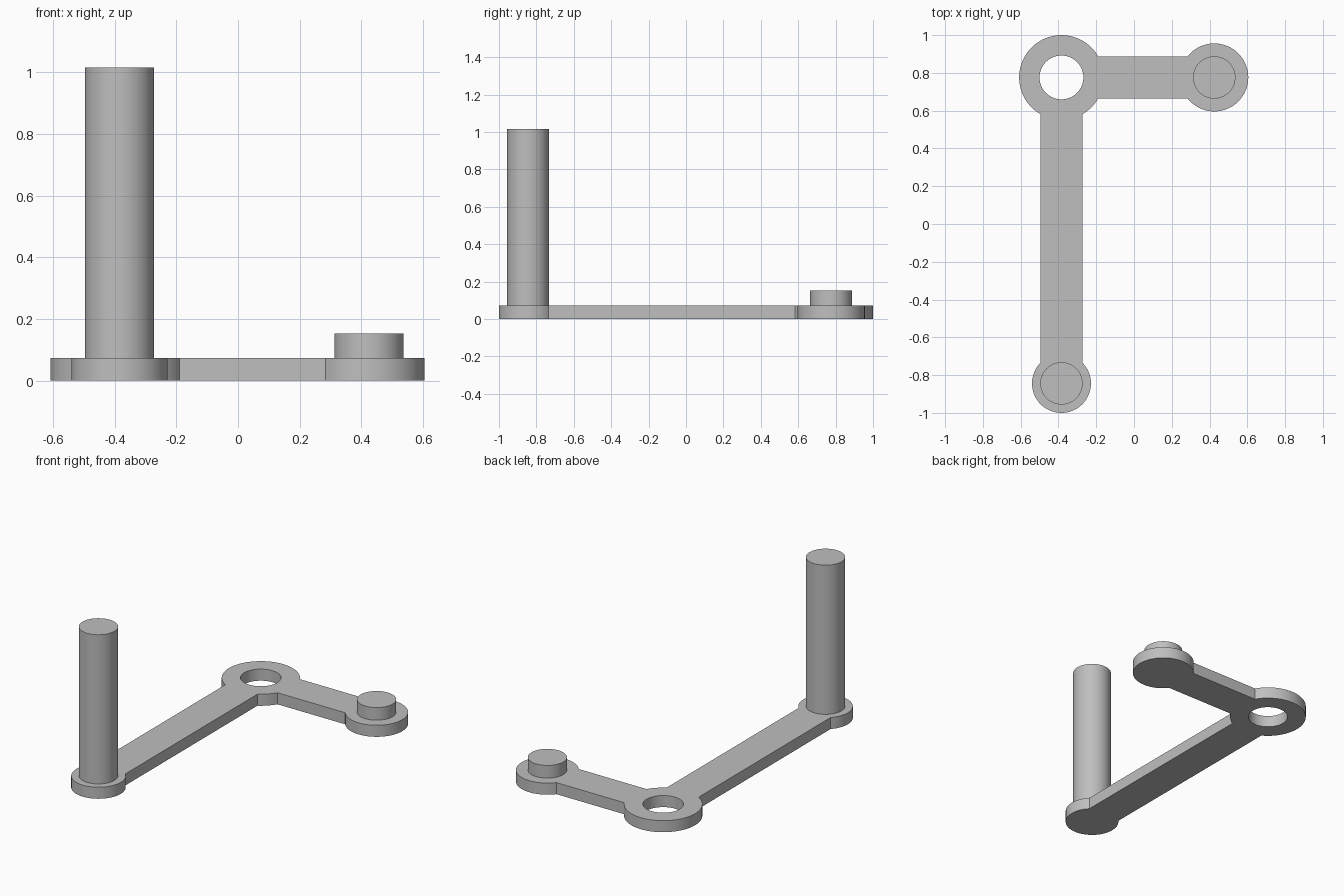
import bpy, bmesh
from math import asin, cos, sin, tau, pi

if "Cube" in bpy.data.objects:
    bpy.data.objects.remove(bpy.data.objects["Cube"])

# Main sizes
THICK = 0.073
HALF_BAR = 0.112
PIN_R = 0.112
CORNER, CORNER_R, HOLE_R = (-0.384, 0.776), 0.224, 0.116
FRONT, FRONT_R = (-0.384, -0.844), 0.156
SIDE, SIDE_R = (0.425, 0.776), 0.18

grey = bpy.data.materials.new("grey")
grey.use_nodes = True
colour = (0.52, 0.52, 0.52, 1)
grey.diffuse_color = colour
grey.node_tree.nodes["Principled BSDF"].inputs["Base Color"].default_value = colour


def arc(centre, radius, start, end):
    """Points on an arc, both ends included."""
    n = max(2, round(abs(end - start) / tau * 96))
    angles = [start + (end - start) * i / n for i in range(n + 1)]
    return [(centre[0] + radius * cos(a), centre[1] + radius * sin(a)) for a in angles]


def extruded(name, loops, bottom, top):
    """Fill closed loops (outline and holes) and extrude them upward."""
    bm = bmesh.new()
    for loop in loops:
        verts = [bm.verts.new((x, y, bottom)) for x, y in loop]
        for a, b in zip(verts, verts[1:] + verts[:1]):
            bm.edges.new((a, b))
    if len(loops) == 1:
        bm.faces.new(list(bm.verts))
    else:
        bmesh.ops.triangle_fill(bm, edges=bm.edges[:], use_beauty=True)
    result = bmesh.ops.extrude_face_region(bm, geom=bm.faces[:], use_keep_orig=True)
    for v in result["geom"]:
        if isinstance(v, bmesh.types.BMVert):
            v.co.z = top
    bmesh.ops.recalc_face_normals(bm, faces=bm.faces[:])
    mesh = bpy.data.meshes.new(name)
    bm.to_mesh(mesh)
    bm.free()
    mesh.materials.append(grey)
    obj = bpy.data.objects.new(name, mesh)
    bpy.context.collection.objects.link(obj)
    bpy.ops.object.select_all(action="DESELECT")
    obj.select_set(True)
    bpy.context.view_layer.objects.active = obj
    bpy.ops.object.shade_smooth_by_angle(angle=pi / 9)
    return obj


# L-shaped plate: three round ends joined by two straight bars
a, b, c = (asin(HALF_BAR / r) for r in (CORNER_R, FRONT_R, SIDE_R))
outline = (
    arc(CORNER, CORNER_R, a, 1.5 * pi - a)
    + arc(FRONT, FRONT_R, pi / 2 + b, 2.5 * pi - b)
    + arc(CORNER, CORNER_R, 1.5 * pi + a, tau - a)
    + arc(SIDE, SIDE_R, pi + c, 3 * pi - c)
)
hole = arc(CORNER, HOLE_R, 0, tau)[:-1]
extruded("arm_plate", [outline, hole], 0, THICK)

# Tall handle post and short peg
extruded("handle_post", [arc(FRONT, PIN_R, 0, tau)[:-1]], THICK, 1.015)
extruded("short_peg", [arc(SIDE, PIN_R, 0, tau)[:-1]], THICK, 0.153)
